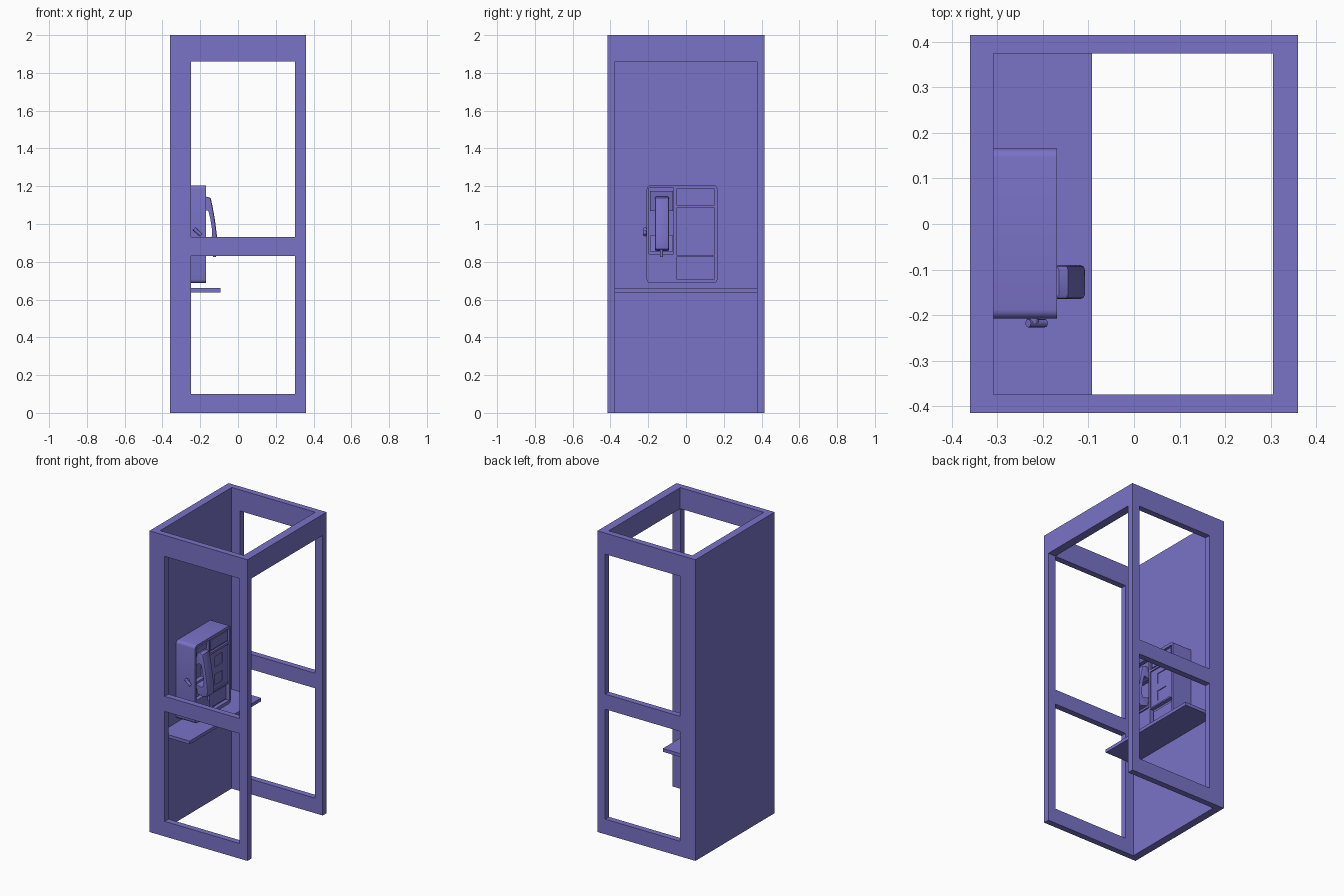
import bpy, bmesh, math
from mathutils import Vector

if "Cube" in bpy.data.objects:
    bpy.data.objects.remove(bpy.data.objects["Cube"])


def box(name, x, y, z):
    """Box from (min, max) ranges."""
    me = bpy.data.meshes.new(name)
    bm = bmesh.new()
    bmesh.ops.create_cube(bm, size=1)
    for v in bm.verts:
        v.co = Vector([(r[0] + r[1]) / 2 + c * (r[1] - r[0]) for r, c in zip((x, y, z), v.co)])
    bm.to_mesh(me)
    bm.free()
    ob = bpy.data.objects.new(name, me)
    bpy.context.collection.objects.link(ob)
    return ob


def cut(ob, *ranges):
    cutter = box("cutter", *ranges)
    cutter.hide_render = True
    mod = ob.modifiers.new("cut", 'BOOLEAN')
    mod.operation, mod.solver, mod.object = 'DIFFERENCE', 'EXACT', cutter
    bpy.context.view_layer.objects.active = ob
    bpy.ops.object.modifier_apply(modifier=mod.name)
    bpy.data.objects.remove(cutter)


def bevel_edges(ob, width, segments, test):
    bm = bmesh.new()
    bm.from_mesh(ob.data)
    edges = [e for e in bm.edges if test(e)]
    bmesh.ops.bevel(bm, geom=edges, offset=width, segments=segments, profile=0.5, affect='EDGES')
    bm.to_mesh(ob.data)
    bm.free()


def extrude_profile(name, pts, y0, y1):
    """Solid from an x-z outline extruded along y."""
    bm = bmesh.new()
    face = bm.faces.new([bm.verts.new((x, y0, z)) for x, z in pts])
    ext = bmesh.ops.extrude_face_region(bm, geom=[face])
    verts = [g for g in ext["geom"] if isinstance(g, bmesh.types.BMVert)]
    bmesh.ops.translate(bm, verts=verts, vec=(0, y1 - y0, 0))
    # extruding keeps the first cap, so the solid is closed
    bmesh.ops.recalc_face_normals(bm, faces=bm.faces)
    me = bpy.data.meshes.new(name)
    bm.to_mesh(me)
    bm.free()
    ob = bpy.data.objects.new(name, me)
    bpy.context.collection.objects.link(ob)
    return ob


def cylinder(name, r, depth, loc, rot=(0, 0, 0), sides=12):
    bpy.ops.mesh.primitive_cylinder_add(vertices=sides, radius=r, depth=depth, location=loc, rotation=rot)
    bpy.context.object.name = name
    return bpy.context.object


# Booth shell: hollow tube, open front, two windows per side
booth = box("booth_shell", (-0.36, 0.36), (-0.415, 0.415), (0, 2))
cut(booth, (-0.309, 0.305), (-0.375, 0.375), (-1, 3))
cut(booth, (0.2, 1), (-0.375, 0.375), (-1, 1.86))
for z in ((0.10, 0.83), (0.93, 1.86)):
    cut(booth, (-0.248, 0.303), (-1, 1), z)

# Shelf
box("shelf", (-0.31, -0.092), (-0.375, 0.375), (0.638, 0.66))

# Phone body with rounded outline
FRONT = -0.169
body = box("phone_body", (-0.31, FRONT), (-0.208, 0.166), (0.687, 1.205))
bevel_edges(body, 0.02, 4, lambda e: abs(e.verts[0].co.x - e.verts[1].co.x) > 0.1)
cut(body, (-0.225, 0), (-0.195, -0.065), (0.84, 1.19))   # handset bay
for z, depth in (((1.10, 1.185), 0.012), ((0.835, 1.085), 0.008), ((0.71, 0.825), 0.025)):
    cut(body, (FRONT - depth, 0), (-0.05, 0.15), z)      # panel recesses
for z in ((0.86, 0.93), (0.98, 1.05)):
    cut(body, (FRONT - 0.013, 0), (0.01, 0.09), z)       # keypad and dial insets

# Raised plates inside the panel recesses
box("display_plate", (-0.183, -0.175), (-0.04, 0.14), (1.11, 1.175))
box("coin_return_flap", (-0.196, -0.187), (-0.04, 0.14), (0.72, 0.808))

# Cradle seats in the handset bay
extrude_profile("upper_cradle", [(-0.226, 1.07), (-0.195, 1.07), (-0.178, 1.175), (-0.226, 1.175)], -0.19, -0.07)
extrude_profile("lower_cradle", [(-0.226, 0.855), (-0.178, 0.855), (-0.195, 0.94), (-0.226, 0.94)], -0.19, -0.07)

# Curved handset with chamfered outer edges
outline = [(-0.195, 1.135), (-0.165, 1.145), (-0.145, 1.138), (-0.134, 1.09), (-0.122, 1.02),
           (-0.113, 0.95), (-0.108, 0.90), (-0.112, 0.868), (-0.135, 0.858), (-0.195, 0.875),
           (-0.195, 0.93), (-0.150, 0.92), (-0.137, 0.935), (-0.139, 0.98), (-0.147, 1.03),
           (-0.157, 1.07), (-0.168, 1.072), (-0.195, 1.06)]
outer = {(round(x, 4), round(z, 4)) for x, z in outline[1:9]}
handset = extrude_profile("handset", outline, -0.165, -0.09)
bevel_edges(handset, 0.010, 2, lambda e: len({round(v.co.y, 4) for v in e.verts}) == 1
            and all((round(v.co.x, 4), round(v.co.z, 4)) in outer for v in e.verts))
cylinder("cord_stub", 0.008, 0.04, (-0.125, -0.13, 0.846))

# Coin return lever on the side
cylinder("lever_pivot", 0.012, 0.014, (-0.222, -0.212, 0.965), (math.pi / 2, 0, 0))
cylinder("return_lever", 0.009, 0.05, (-0.214, -0.218, 0.958), (0, math.radians(132), 0))

for name in ("handset", "phone_body", "cord_stub", "lever_pivot", "return_lever"):
    ob = bpy.data.objects[name]
    bpy.ops.object.select_all(action='DESELECT')
    ob.select_set(True)
    bpy.context.view_layer.objects.active = ob
    bpy.ops.object.shade_smooth_by_angle(angle=math.radians(35))

# Violet paint on every part
paint = bpy.data.materials.new("violet_paint")
paint.diffuse_color = (0.192, 0.170, 0.572, 1)
paint.use_nodes = True
paint.node_tree.nodes["Principled BSDF"].inputs["Base Color"].default_value = paint.diffuse_color
for ob in bpy.data.objects:
    ob.data.materials.clear()
    ob.data.materials.append(paint)
